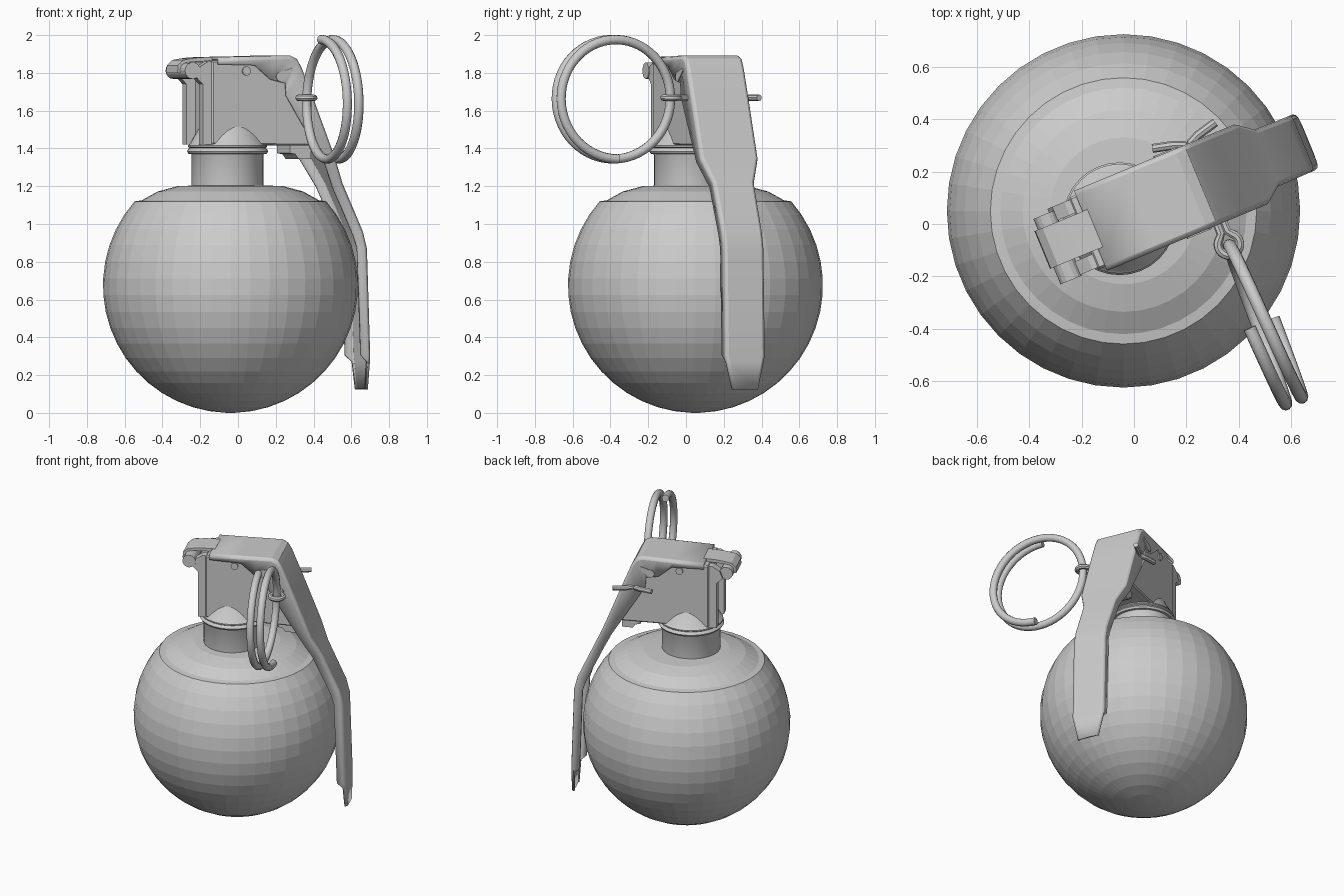
import bpy, bmesh, math
from mathutils import Matrix, Vector

if "Cube" in bpy.data.objects:
    bpy.data.objects.remove(bpy.data.objects["Cube"])

# Head frame: local x runs along the lever, local y across it
HEAD = Matrix.Translation((-0.055, 0.02, 0)) @ Matrix.Rotation(math.radians(22.5), 4, 'Z')


def make(name, verts, faces, matrix=HEAD, smooth=None):
    mesh = bpy.data.meshes.new(name)
    mesh.from_pydata([matrix @ Vector(v) for v in verts], [], faces)
    bm = bmesh.new()
    bm.from_mesh(mesh)
    bmesh.ops.recalc_face_normals(bm, faces=bm.faces)
    bm.to_mesh(mesh)
    bm.free()
    ob = bpy.data.objects.new(name, mesh)
    bpy.context.collection.objects.link(ob)
    if smooth:
        bpy.ops.object.select_all(action='DESELECT')
        ob.select_set(True)
        bpy.context.view_layer.objects.active = ob
        bpy.ops.object.shade_smooth_by_angle(angle=math.radians(smooth))
    return ob


def bevel(ob, width, segments=2):
    m = ob.modifiers.new("bevel", 'BEVEL')
    m.width, m.segments, m.limit_method = width, segments, 'ANGLE'
    m.angle_limit = math.radians(40)


def lathe(name, profile, n, matrix=HEAD, smooth=None):
    verts = [(r * math.cos(2 * math.pi * i / n), r * math.sin(2 * math.pi * i / n), z)
             for r, z in profile for i in range(n)]
    faces = [(j * n + i, j * n + (i + 1) % n, (j + 1) * n + (i + 1) % n, (j + 1) * n + i)
             for j in range(len(profile) - 1) for i in range(n)]
    k = (len(profile) - 1) * n
    faces += [tuple(range(n)), tuple(range(k, k + n))]
    return make(name, verts, faces, matrix, smooth)


def plate(name, outline, v0, v1):
    """Outline in (x, z), extruded across the lever from v0 to v1."""
    n = len(outline)
    verts = [(u, v, z) for v in (v0, v1) for u, z in outline]
    faces = [(i, (i + 1) % n, n + (i + 1) % n, n + i) for i in range(n)]
    faces += [tuple(range(n)), tuple(range(n, 2 * n))]
    return make(name, verts, faces)


def disc(u, z, r, n=16):
    return [(u + r * math.cos(2 * math.pi * i / n), z + r * math.sin(2 * math.pi * i / n))
            for i in range(n)]


def tube(name, points, r, sides=10):
    """Round wire swept along points, capped at both ends."""
    pts = [Vector(p) for p in points]
    verts, faces, side = [], [], None
    for i, p in enumerate(pts):
        t = (pts[min(i + 1, len(pts) - 1)] - pts[max(i - 1, 0)]).normalized()
        if side is None:
            side = t.orthogonal()
        side = (side - t * side.dot(t)).normalized()
        up = t.cross(side)
        for k in range(sides):
            a = 2 * math.pi * k / sides
            verts.append(p + r * (side * math.cos(a) + up * math.sin(a)))
    for j in range(len(pts) - 1):
        for k in range(sides):
            a, b = j * sides + k, j * sides + (k + 1) % sides
            faces.append((a, b, b + sides, a + sides))
    last = (len(pts) - 1) * sides
    faces += [tuple(range(sides)), tuple(range(last, last + sides))]
    return make(name, verts, faces, HEAD, 40)


# Round shell
R = 0.675
profile = []
for i in range(18):
    a = math.radians(2 + i * 7.6)
    profile.append((R * math.sin(a), R - R * math.cos(a)))
profile += [(0.47, 1.125), (0.385, 1.172), (0.28, 1.2), (0.17, 1.205)]
lathe("shell", profile, 40, Matrix.Translation((-0.04, 0.05, 0)))

# Neck with rolled collar
lathe("neck", [(0.19, 1.17), (0.19, 1.365), (0.195, 1.375)], 32, smooth=40)
lathe("collar", [(0.18, 1.37), (0.207, 1.372), (0.215, 1.385), (0.207, 1.398), (0.2, 1.402),
                 (0.209, 1.408), (0.209, 1.416), (0.2, 1.423), (0.12, 1.565)], 32, smooth=35)

# Fuse body, flat-sided block under the lever
body = plate("fuse_body", [(-0.15, 1.42), (0.43, 1.415), (0.465, 1.44), (0.385, 1.64),
                           (0.31, 1.83), (0.28, 1.865), (-0.15, 1.865)], -0.148, 0.148)
bevel(body, 0.008, 1)
plate("body_lug", [(0.32, 1.42), (0.32, 1.375), (0.35, 1.37), (0.37, 1.345), (0.44, 1.345),
                   (0.44, 1.42)], -0.09, 0.09)

# Rear posts and hinge arms, one on each side
for s in (-1, 1):
    name = "left" if s > 0 else "right"
    va, vb = sorted((s * 0.085, s * 0.14))
    plate(name + "_rear_post", [(-0.2, 1.42), (-0.14, 1.42), (-0.14, 1.86), (-0.17, 1.86),
                                (-0.22, 1.83), (-0.24, 1.78), (-0.2, 1.74)], va, vb)
    va, vb = sorted((s * 0.145, s * 0.158))
    plate(name + "_side_stud", disc(0.045, 1.81, 0.024), va, vb)
    va, vb = sorted((s * 0.145, s * 0.17))
    plate(name + "_spring_end", disc(0.235, 1.78, 0.026) , va, vb)
    plate(name + "_spring_tab", [(0.22, 1.8), (0.25, 1.76), (0.31, 1.81), (0.3, 1.825)], va, vb)

# Hinge pin and the lever tongue hooked over it
plate("hinge_pin", disc(-0.26, 1.812, 0.044), -0.145, 0.125)
plate("hinge_tongue", [(-0.1, 1.885), (-0.19, 1.882), (-0.24, 1.876), (-0.285, 1.868),
                       (-0.315, 1.84), (-0.318, 1.8), (-0.302, 1.8), (-0.3, 1.832),
                       (-0.278, 1.852), (-0.24, 1.858), (-0.1, 1.865)], -0.075, 0.08)

# Safety lever: (outer u, z, flange inner u, z, half width)
stations = [
    (-0.12, 1.884, -0.12, 1.845, 0.165), (0.09, 1.888, 0.09, 1.84, 0.165),
    (0.20, 1.891, 0.18, 1.765, 0.165), (0.295, 1.893, 0.265, 1.745, 0.165),
    (0.335, 1.875, 0.268, 1.715, 0.165), (0.362, 1.83, 0.27, 1.68, 0.165),
    (0.44, 1.64, 0.33, 1.58, 0.165), (0.555, 1.35, 0.49, 1.325, 0.165),
    (0.615, 1.22, 0.555, 1.195, 0.118), (0.735, 0.96, 0.675, 0.94, 0.115),
    (0.758, 0.87, 0.698, 0.87, 0.115), (0.777, 0.3, 0.718, 0.305, 0.115),
    (0.778, 0.27, 0.755, 0.27, 0.108), (0.78, 0.125, 0.76, 0.125, 0.075)]
verts, faces = [], []
for u, z, ui, zi, w in stations:
    verts += [(ui, -w, zi), (u, -w, z), (u, w, z), (ui, w, zi)]
for j in range(len(stations) - 1):
    for k in range(3):
        a = 4 * j + k
        faces.append((a, a + 1, a + 5, a + 4))
lever = make("safety_lever", verts, faces, smooth=25)
# Make the sheet normals face outwards so the thickness goes inwards
if lever.data.polygons[1].normal.z < 0:
    lever.data.flip_normals()
bevel(lever, 0.018)
solid = lever.modifiers.new("thickness", 'SOLIDIFY')
solid.thickness, solid.offset = 0.015, -1

# Split pin: eye round the ring wire, shank, two splayed legs
PU, PZ = 0.348, 1.668
eye = [(PU + 0.042 * math.sin(a), -0.25 - 0.042 * math.cos(a), PZ)
       for a in [math.radians(-155 + i * 310 / 20) for i in range(21)]]
tube("split_pin", [(PU - 0.01, 0.15, PZ), (PU - 0.012, -0.2, PZ)] + eye[1:-1]
     + [(PU + 0.012, -0.2, PZ), (PU + 0.01, 0.15, PZ)], 0.017, 8)
for s in (-1, 1):
    tube("pin_leg_" + ("front" if s > 0 else "rear"),
         [(PU, 0.13, PZ), (PU + s * 0.015, 0.165, PZ), (PU + s * 0.05, 0.18, PZ),
          (PU + s * 0.13, 0.2, PZ)], 0.017, 8)

# Pull ring: a wire coil of one and a half turns
coil = []
for i in range(85):
    a = -1.5 * math.pi + 3 * math.pi * i / 84
    coil.append((PU + 0.066 * a / (2 * math.pi), -0.575 + 0.32 * math.cos(a),
                 1.66 + 0.316 * math.sin(a)))
tube("pull_ring", coil, 0.025)
